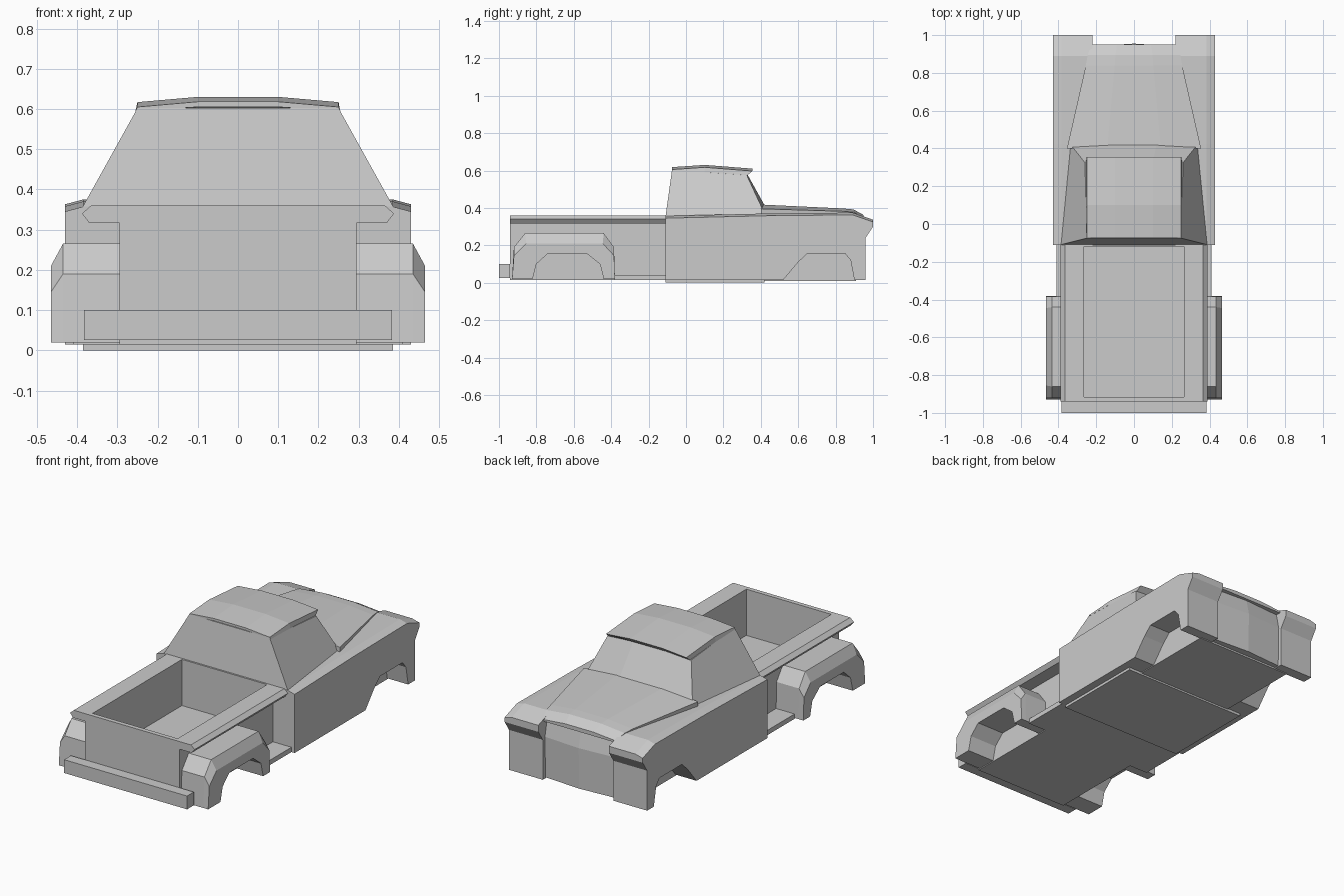
import bpy, bmesh

if "Cube" in bpy.data.objects:
    bpy.data.objects.remove(bpy.data.objects["Cube"], do_unlink=True)

GREY = (0.6, 0.6, 0.6, 1)
paint = bpy.data.materials.new("plain_grey")
paint.use_nodes = True
paint.diffuse_color = GREY
paint.node_tree.nodes["Principled BSDF"].inputs["Base Color"].default_value = GREY


def loft(name, rings):
    """Closed flat-shaded solid through rings of equal length."""
    bm = bmesh.new()
    loops = [[bm.verts.new(p) for p in ring] for ring in rings]
    n = len(loops[0])
    for a, b in zip(loops, loops[1:]):
        for i in range(n):
            j = (i + 1) % n
            bm.faces.new((a[i], a[j], b[j], b[i]))
    bm.faces.new(loops[0][::-1])
    bm.faces.new(loops[-1])
    bmesh.ops.recalc_face_normals(bm, faces=bm.faces)
    mesh = bpy.data.meshes.new(name)
    bm.to_mesh(mesh)
    bm.free()
    mesh.materials.append(paint)
    obj = bpy.data.objects.new(name, mesh)
    bpy.context.collection.objects.link(obj)
    return obj


def rect(w, y0, y1, z, cx=0):
    return [(cx - w, y0, z), (cx + w, y0, z), (cx + w, y1, z), (cx - w, y1, z)]


def box(name, w, y0, y1, z0, z1, cx=0):
    return loft(name, [rect(w, y0, y1, z0, cx), rect(w, y0, y1, z1, cx)])


def side_ring(x, profile):
    return [(x, y, z) for y, z in profile]


# Cargo bed: outer wall, overhanging rails, then the open well
bed = [(0.295, 0.015), (0.295, 0.317), (0.37, 0.317), (0.388, 0.34), (0.365, 0.36)]
rings = [rect(w, -0.94, -0.11, z) for w, z in bed]
rings += [rect(0.265, -0.915, -0.12, z) for z in (0.36, 0.10)]
loft("cargo_bed", rings)
box("rear_bumper", 0.383, -1.0, -0.94, 0.025, 0.10)

# Cab floor, body core and grille
box("cab_floor", 0.385, -0.11, 0.42, 0, 0.03)
box("body_core", 0.30, -0.109, 0.91, 0.01, 0.355)
grille = [(0.90, 0.02), (0.945, 0.02), (0.95, 0.25), (0.925, 0.365), (0.90, 0.365)]
loft("grille", [[(x, y + bow * (y > 0.91), z) for y, z in grille]
                for x, bow in ((-0.23, -0.01), (0, 0.005), (0.23, -0.01))])

# Fender outlines, each with a wheel arch along the bottom
rear_arch = [(-0.44, 0.02), (-0.46, 0.10), (-0.53, 0.155), (-0.74, 0.155), (-0.80, 0.10), (-0.82, 0.02)]
rear_inner = [(-0.93, 0.02), (-0.92, 0.19), (-0.86, 0.265), (-0.44, 0.265), (-0.385, 0.19), (-0.38, 0.02)]
rear_outer = [(-0.93, 0.02), (-0.92, 0.145), (-0.855, 0.21), (-0.445, 0.21), (-0.385, 0.145), (-0.38, 0.02)]
front_arch = [(0.90, 0.015), (0.88, 0.12), (0.85, 0.157), (0.65, 0.157), (0.60, 0.11), (0.52, 0.015)]
front_top = [(-0.11, 0.345), (0.42, 0.358), (0.89, 0.363), (1.0, 0.325)]
front_nose = [(1.0, 0.30), (0.96, 0.24), (0.96, 0.015)]

for name, s in (("left", 1), ("right", -1)):
    loft(name + "_rear_fender", [side_ring(s * 0.295, rear_inner + rear_arch),
                                 side_ring(s * 0.435, rear_inner + rear_arch),
                                 side_ring(s * 0.465, rear_outer + rear_arch)])
    lower = front_nose + front_arch + [(-0.11, 0.015)]
    raised = [(y, z + 0.012) for y, z in front_top]
    loft(name + "_body_side", [side_ring(s * 0.22, raised + lower),
                               side_ring(s * 0.385, raised + lower),
                               side_ring(s * 0.43, front_top + lower)])
    box(name + "_running_board", 0.06, -0.385, -0.11, 0.015, 0.042, s * 0.35)

# Crowned hood tapering towards the grille
hood = []
for y, w, edge, mid in ((0.40, 0.355, 0.395, 0.418), (0.84, 0.255, 0.382, 0.397),
                        (0.895, 0.245, 0.377, 0.392), (0.95, 0.225, 0.35, 0.362)):
    hood.append([(-w, y, 0.34), (-w, y, edge), (-w * 0.4, y, mid),
                 (w * 0.4, y, mid), (w, y, edge), (w, y, 0.34)])
loft("hood", hood)

# Cabin with raked windshield
loft("cabin", [[(-0.39, -0.11, 0.35), (0.39, -0.11, 0.35), (0.335, 0.42, 0.37), (0.12, 0.425, 0.405),
                (-0.12, 0.425, 0.405), (-0.335, 0.42, 0.37)],
               [(-0.25, -0.075, 0.602), (0.25, -0.075, 0.602), (0.26, 0.325, 0.575), (0.1, 0.325, 0.585),
                (-0.1, 0.325, 0.585), (-0.26, 0.325, 0.575)]])

# Arched roof with a visor lip over the windshield
roof = []
for y, top, y_low, low in ((-0.075, 0.605, -0.075, 0.595), (0.10, 0.617, 0.10, 0.59),
                           (0.355, 0.597, 0.325, 0.572)):
    roof.append([(-0.25, y, top), (-0.1, y, top + 0.013), (0.1, y, top + 0.013), (0.25, y, top),
                 (0.255, y_low, low), (0.1, y_low, low + 0.01), (-0.1, y_low, low + 0.01),
                 (-0.255, y_low, low)])
loft("roof", roof)
